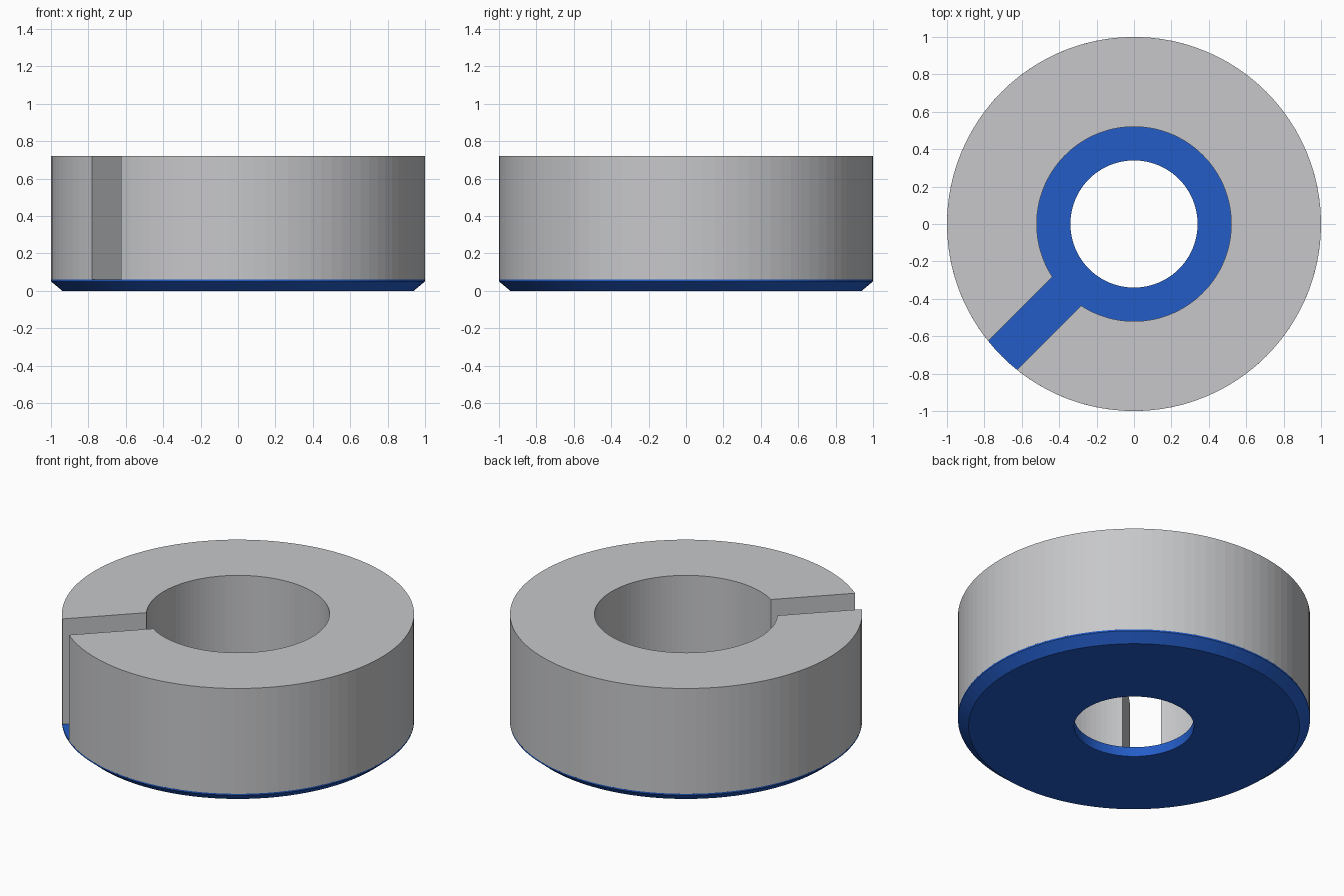
import bpy, bmesh, math

cube = bpy.data.objects.get("Cube")
if cube:
    bpy.data.objects.remove(cube, do_unlink=True)

SEGMENTS = 96
SLOT_ANGLE = math.radians(225)


def make_material(name, rgb):
    mat = bpy.data.materials.new(name)
    mat.use_nodes = True
    color = (*rgb, 1.0)
    mat.diffuse_color = color
    mat.node_tree.nodes["Principled BSDF"].inputs["Base Color"].default_value = color
    return mat


def revolve(name, profile, mat, half_slot=0.0):
    """Sweep a closed (radius, z) profile about z, leaving a parallel-sided slot if asked."""
    bm = bmesh.new()
    is_open = half_slot > 0
    rings = []
    for i in range(SEGMENTS + is_open):
        ring = []
        for r, z in profile:
            gap = math.asin(half_slot / r)
            a = SLOT_ANGLE + gap + (math.tau - 2 * gap) * i / SEGMENTS
            ring.append(bm.verts.new((r * math.cos(a), r * math.sin(a), z)))
        rings.append(ring)
    pairs = list(zip(rings, rings[1:]))
    if not is_open:
        pairs.append((rings[-1], rings[0]))
    n = len(profile)
    for a, b in pairs:
        for j in range(n):
            k = (j + 1) % n
            bm.faces.new((a[j], b[j], b[k], a[k]))
    # Flat walls of the slot
    if is_open:
        bm.faces.new(rings[0])
        bm.faces.new(rings[-1][::-1])
    bmesh.ops.recalc_face_normals(bm, faces=bm.faces[:])
    mesh = bpy.data.meshes.new(name)
    bm.to_mesh(mesh)
    bm.free()
    mesh.materials.append(mat)
    obj = bpy.data.objects.new(name, mesh)
    bpy.context.collection.objects.link(obj)
    return obj


grey = make_material("light grey", (0.57, 0.575, 0.59))
blue = make_material("blue", (0.017, 0.107, 0.57))

# Chamfered base disc with a centre hole
revolve("base_disc", [(0.34, 0), (0.94, 0), (1, 0.05), (1, 0.06), (0.34, 0.06)], blue)

# Tall ring, split by a diagonal slot
revolve("split_ring", [(0.52, 0.06), (1, 0.06), (1, 0.72), (0.52, 0.72)], grey, 0.109)
